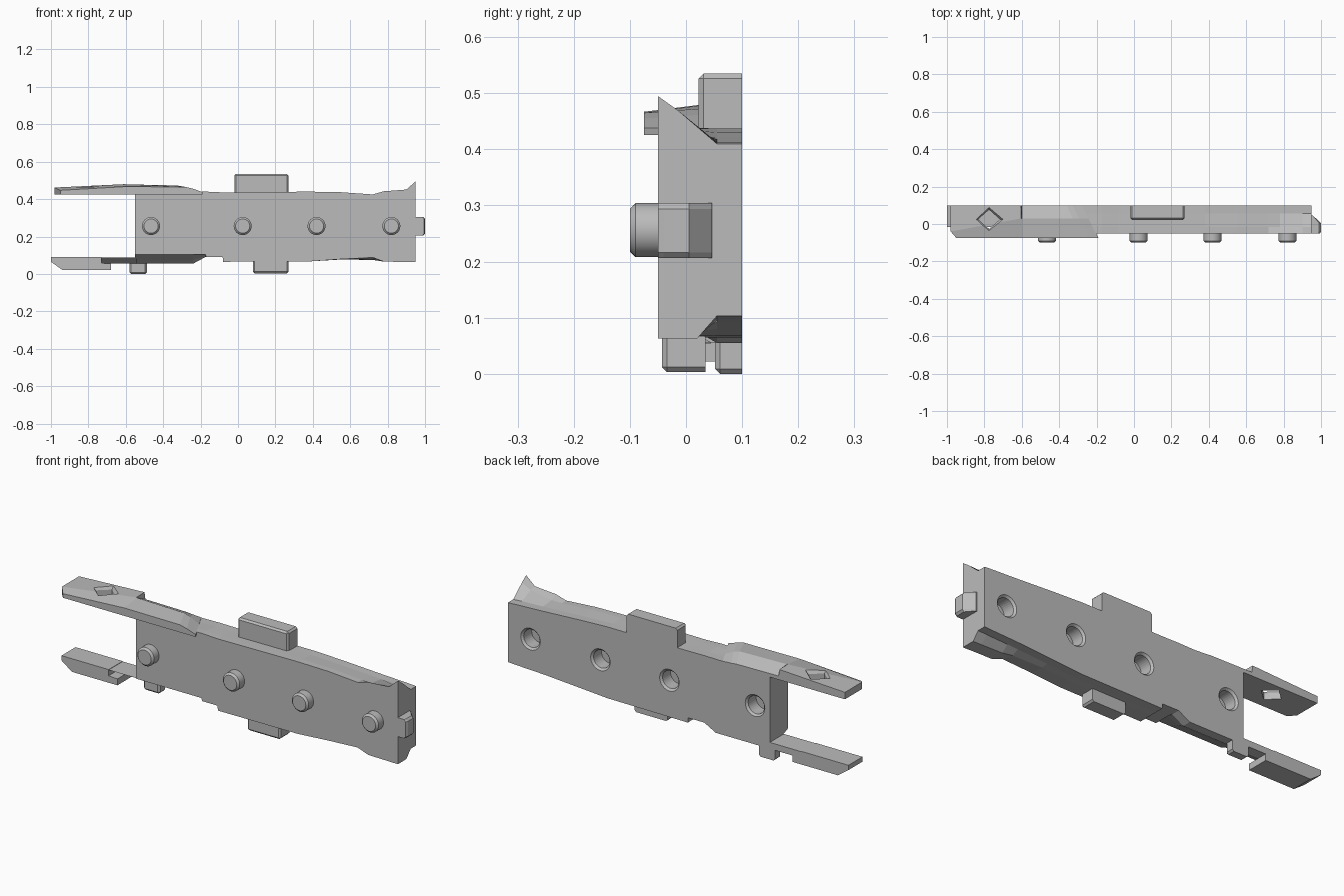
import bpy, bmesh, math
from mathutils import Vector

cube = bpy.data.objects.get("Cube")
if cube:
    bpy.data.objects.remove(cube, do_unlink=True)

grey = bpy.data.materials.new("plain grey")
grey.use_nodes = True
COLOUR = (0.5, 0.5, 0.5, 1)
grey.diffuse_color = COLOUR
grey.node_tree.nodes["Principled BSDF"].inputs["Base Color"].default_value = COLOUR


def make(name, bm):
    bmesh.ops.recalc_face_normals(bm, faces=bm.faces)
    mesh = bpy.data.meshes.new(name)
    bm.to_mesh(mesh)
    bm.free()
    mesh.materials.append(grey)
    ob = bpy.data.objects.new(name, mesh)
    bpy.context.collection.objects.link(ob)
    return ob


def loft(name, rings):
    """Skin a row of equal-length point loops and cap both ends."""
    bm = bmesh.new()
    rows = [[bm.verts.new(p) for p in ring] for ring in rings]
    n = len(rows[0])
    for a, b in zip(rows, rows[1:]):
        for i in range(n):
            j = (i + 1) % n
            bm.faces.new((a[i], a[j], b[j], b[i]))
    bm.faces.new(rows[0])
    bm.faces.new(rows[-1])
    return make(name, bm)


def block(name, lo, hi, bevel, flush):
    """Box whose edges are chamfered, except those on the flush side."""
    bm = bmesh.new()
    bmesh.ops.create_cube(bm, size=1)
    lo, hi = Vector(lo), Vector(hi)
    for v in bm.verts:
        v.co = Vector(l + (c + 0.5) * (h - l) for l, h, c in zip(lo, hi, v.co))
    axis, value = flush
    edges = [e for e in bm.edges
             if not all(abs(v.co[axis] - value) < 1e-4 for v in e.verts)]
    bmesh.ops.bevel(bm, geom=edges, offset=bevel, segments=1, affect='EDGES')
    return make(name, bm)


def turned(name, x, z, profile, sides=32):
    """Round part along y from (y, radius) pairs."""
    rings = [[(x + r * math.cos(2 * math.pi * i / sides), y,
               z + r * math.sin(2 * math.pi * i / sides)) for i in range(sides)]
             for y, r in profile]
    return loft(name, rings)


def subtract(ob, cutter):
    cutter.hide_render = True
    mod = ob.modifiers.new("cut", 'BOOLEAN')
    mod.operation = 'DIFFERENCE'
    mod.solver = 'EXACT'
    mod.object = cutter
    bpy.context.view_layer.objects.active = ob
    bpy.ops.object.modifier_apply(modifier=mod.name)
    bpy.data.objects.remove(cutter, do_unlink=True)


# Main plate: x, bottom heights front/mid/back, top heights front/mid/rear/back
FRONT, BACK = -0.05, 0.1
stations = [
    (-0.55, .105, .075, .055, .43, .43, .43),
    (-0.24, .105, .075, .055, .438, .438, .436),
    (-0.175, .105, .097, .09, .44, .44, .437),
    (-0.17, .09, .09, .09, .44, .44, .437),
    (-0.082, .09, .09, .09, .436, .436, .436),
    (-0.08, .065, .065, .065, .436, .436, .436),
    (0.38, .067, .067, .068, .44, .44, .437),
    (0.55, .079, .077, .08, .437, .437, .43),
    (0.72, .088, .075, .092, .425, .425, .421),
    (0.78, .066, .066, .095, .442, .425, .418),
    (0.90, .064, .064, .10, .451, .445, .413),
    (0.95, .063, .063, .103, .495, .47, .41),
]
body = loft("main_plate", [
    [(x, FRONT, b0), (x, .02, b1), (x, .055, b2), (x, BACK, b2),
     (x, BACK, t2), (x, .055, t2), (x, -.015, t1), (x, FRONT, t0)]
    for x, b0, b1, b2, t0, t1, t2 in stations])

# Round pegs in front and matching sockets behind
PEG_X, PEG_Z = (-0.465, 0.025, 0.42, 0.82), 0.256
for k, x in enumerate(PEG_X):
    subtract(body, turned("socket_cutter", x, PEG_Z,
                          [(.025, .046), (.09, .046), (.102, .058)]))
    peg = turned(f"peg_{k + 1}", x, PEG_Z, [(-.04, .048), (-.09, .048), (-.1, .038)])
    for ob in (peg,):
        ob.data.polygons.foreach_set("use_smooth", [len(p.vertices) == 4 for p in ob.data.polygons])
        ob.data.set_sharp_from_angle(angle=math.radians(30))

# Upper prong: x at front, x at back, top at front, crest and back
upper = [
    (-.95, -.98, .447, .462, .462),
    (-.60, -.605, .467, .48, .48),
    (-.60, -.60, .467, .479, .445),
    (-.28, -.36, .465, .473, .442),
    (-.24, -.33, .455, .462, .439),
    (-.19, -.28, .438, .438, .436),
]
rings = []
for xf, xb, tf, tm, tb in upper:
    xm = xb + (xf - xb) * (.2 if xb < -.9 else .4)
    rings.append([(xf, -.075, .426), (xm, .03, .426), (xb, .1, .426),
                  (xb, .1, tb), (xm, .03, tm), (xf, -.075, tf)])
# Square the prong tip, leaving one clipped corner
for i in (1, 4):
    rings[0][i] = (-.98, -.04, rings[0][i][2])
prong = loft("upper_prong", rings)

# Diamond opening through the prong
cx, cy = -0.775, 0.025
diamond = [(-.07, 0), (0, -.062), (.07, 0), (0, .062)]
subtract(prong, loft("diamond_cutter", [
    [(cx + s * dx, cy + s * dy, z) for dx, dy in diamond]
    for z, s in ((.4, .83), (.457, .83), (.482, 1.15))]))

# Lower prong: pointed tip and thinner rail
loft("lower_prong_tip", [
    [(-1, y, .09), (-1, y, .065), (-.94, y, .022), (-.68, y, .022),
     (-.68, y, .055), (-.73, y, .058), (-.73, y, .09)] for y in (-.015, BACK)])
loft("lower_prong_rail", [
    [(x, -.015, .088), (x, .045, .055), (x, BACK, .055), (x, BACK, .088)]
    for x in (-.74, -.54)])

# Locating blocks on the edges
block("top_block", (-.02, .022, .42), (.27, BACK, .535), .009, (1, BACK))
block("bottom_block", (.08, -.043, .003), (.27, .035, .085), .009, (1, .035))
block("foot_block", (-.58, .052, 0), (-.487, BACK, .075), .009, (1, BACK))

# Tab on the narrow end, tapering towards the back
loft("end_tab", [
    [(.94, -.05, z0), (.995 - c, -.05, z0), (1 - c, -.04, z0),
     (1 - c, .005, z0), (.955, .046, z0), (.94, .046, z0)]
    for z0, c in ((.206, .01), (.216, 0), (.294, 0), (.304, .01))])
